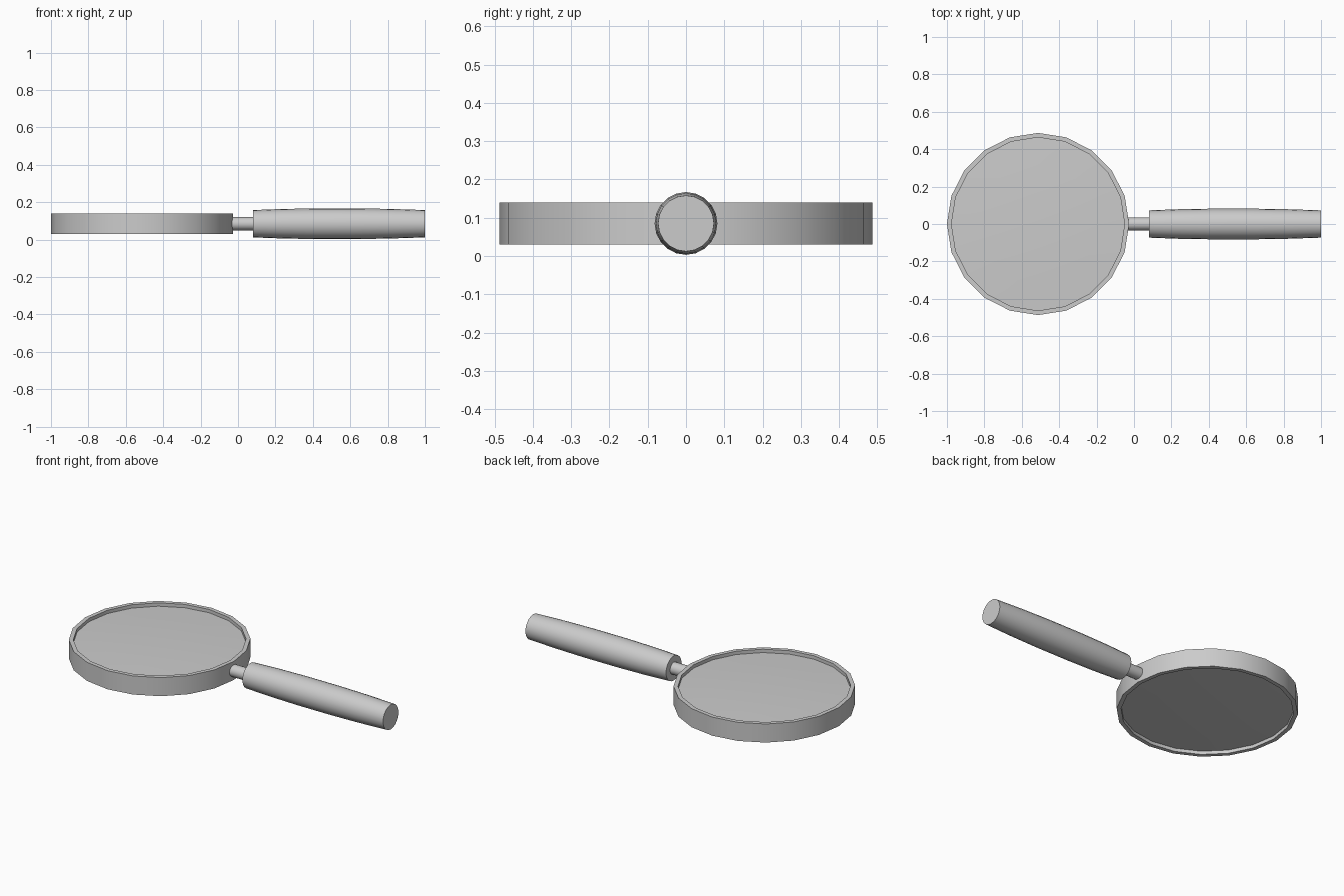
import bpy, bmesh, math
from mathutils import Matrix

if "Cube" in bpy.data.objects:
    bpy.data.objects.remove(bpy.data.objects["Cube"])

CENTRE = (-0.513, 0, 0.085)


def lathe(name, profile, matrix, sides=20, closed=False):
    """Revolve (radius, height) points around local z; radius 0 makes a pole."""
    bm = bmesh.new()
    rings = []
    for r, h in profile:
        if r == 0:
            rings.append([bm.verts.new((0, 0, h))] * sides)
        else:
            rings.append([bm.verts.new((r * math.cos(2 * math.pi * i / sides),
                                        r * math.sin(2 * math.pi * i / sides), h))
                          for i in range(sides)])
    pairs = list(zip(rings, rings[1:]))
    if closed:
        pairs.append((rings[-1], rings[0]))
    for a, b in pairs:
        for i in range(sides):
            j = (i + 1) % sides
            loop = list(dict.fromkeys((a[i], a[j], b[j], b[i])))
            bm.faces.new(loop)
    bmesh.ops.recalc_face_normals(bm, faces=bm.faces)
    bm.transform(matrix)
    mesh = bpy.data.meshes.new(name)
    bm.to_mesh(mesh)
    bm.free()
    obj = bpy.data.objects.new(name, mesh)
    bpy.context.collection.objects.link(obj)
    bpy.ops.object.select_all(action='DESELECT')
    obj.select_set(True)
    bpy.context.view_layer.objects.active = obj
    bpy.ops.object.shade_smooth_by_angle(angle=math.radians(40))
    return obj


at_lens = Matrix.Translation(CENTRE)
along_x = Matrix.Translation((0, 0, 0.085)) @ Matrix.Rotation(math.pi / 2, 4, 'Y')

# Rim: 20-sided band around the glass
lathe("lens_rim", [(0.487, -0.055), (0.487, 0.055), (0.463, 0.055), (0.463, -0.055)],
      at_lens, closed=True)

# Glass: shallow double-domed disc set just inside the rim
dome = [(0, 0.046), (0.16, 0.045), (0.32, 0.041), (0.464, 0.035)]
lathe("lens_glass", dome + [(r, -h) for r, h in reversed(dome)], at_lens)

# Neck joining rim and grip
lathe("neck", [(0, -0.045), (0.035, -0.045), (0.035, 0.1), (0, 0.1)], along_x)

# Grip: gently swollen handle
lathe("handle_grip", [(0, 0.08), (0.073, 0.08), (0.079, 0.24), (0.082, 0.42), (0.082, 0.64),
                      (0.079, 0.82), (0.073, 1.0), (0, 1.0)], along_x)
